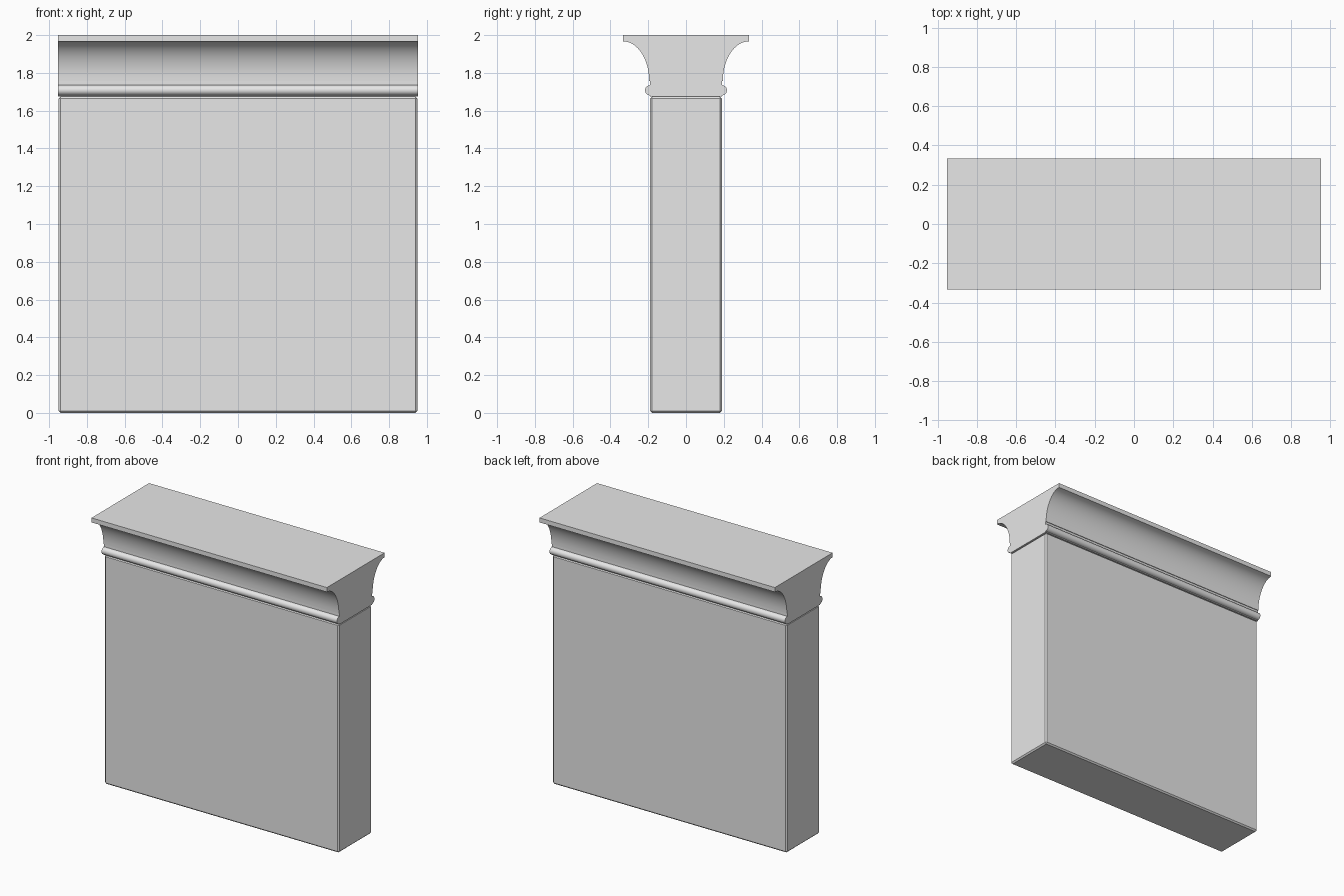
import bpy, bmesh, math

cube = bpy.data.objects.get("Cube")
if cube:
    bpy.data.objects.remove(cube, do_unlink=True)

stone = bpy.data.materials.new("grey_stone")
stone.use_nodes = True
colour = (0.8, 0.8, 0.8, 1)
stone.diffuse_color = colour
stone.node_tree.nodes["Principled BSDF"].inputs["Base Color"].default_value = colour

HALF_LENGTH = 0.953
WALL_HALF = 0.19
WALL_TOP = 1.675


def finish(name, bm):
    """Turn a bmesh into a shaded, coloured object."""
    bmesh.ops.recalc_face_normals(bm, faces=bm.faces)
    mesh = bpy.data.meshes.new(name)
    bm.to_mesh(mesh)
    bm.free()
    mesh.materials.append(stone)
    obj = bpy.data.objects.new(name, mesh)
    bpy.context.collection.objects.link(obj)
    bpy.ops.object.select_all(action='DESELECT')
    obj.select_set(True)
    bpy.context.view_layer.objects.active = obj
    bpy.ops.object.shade_smooth_by_angle(angle=math.radians(30))
    return obj


def arc(cy, cz, ry, rz, start, end, steps):
    """Points on an elliptical arc in the y-z plane."""
    angles = [math.radians(start + (end - start) * i / steps) for i in range(steps + 1)]
    return [(cy + ry * math.cos(a), cz + rz * math.sin(a)) for a in angles]


# Wall: plain slab with narrow chamfered edges
bm = bmesh.new()
bmesh.ops.create_cube(bm, size=1)
for v in bm.verts:
    v.co.x *= 2 * (HALF_LENGTH - 0.004)
    v.co.y *= 2 * WALL_HALF
    v.co.z = (v.co.z + 0.5) * WALL_TOP
bmesh.ops.bevel(bm, geom=bm.edges[:], offset=0.01, segments=1, affect='EDGES')
finish("wall", bm)

# Cornice: bead, fillet, cove and top slab as one mirrored profile run along x
side = [(WALL_HALF, WALL_TOP)]
side += arc(WALL_HALF, 1.708, 0.027, 0.027, -90, 90, 12)
side += [(WALL_HALF, 1.757)]
side += arc(0.333, 1.757, 0.138, 0.21, 180, 90, 16)
side += [(0.333, 2.0)]
profile = side + [(-y, z) for y, z in reversed(side)]

bm = bmesh.new()
end = bm.faces.new([bm.verts.new((-HALF_LENGTH, y, z)) for y, z in profile])
run = bmesh.ops.extrude_face_region(bm, geom=[end], use_keep_orig=True)
moved = [g for g in run["geom"] if isinstance(g, bmesh.types.BMVert)]
bmesh.ops.translate(bm, verts=moved, vec=(2 * HALF_LENGTH, 0, 0))
finish("cornice", bm)
